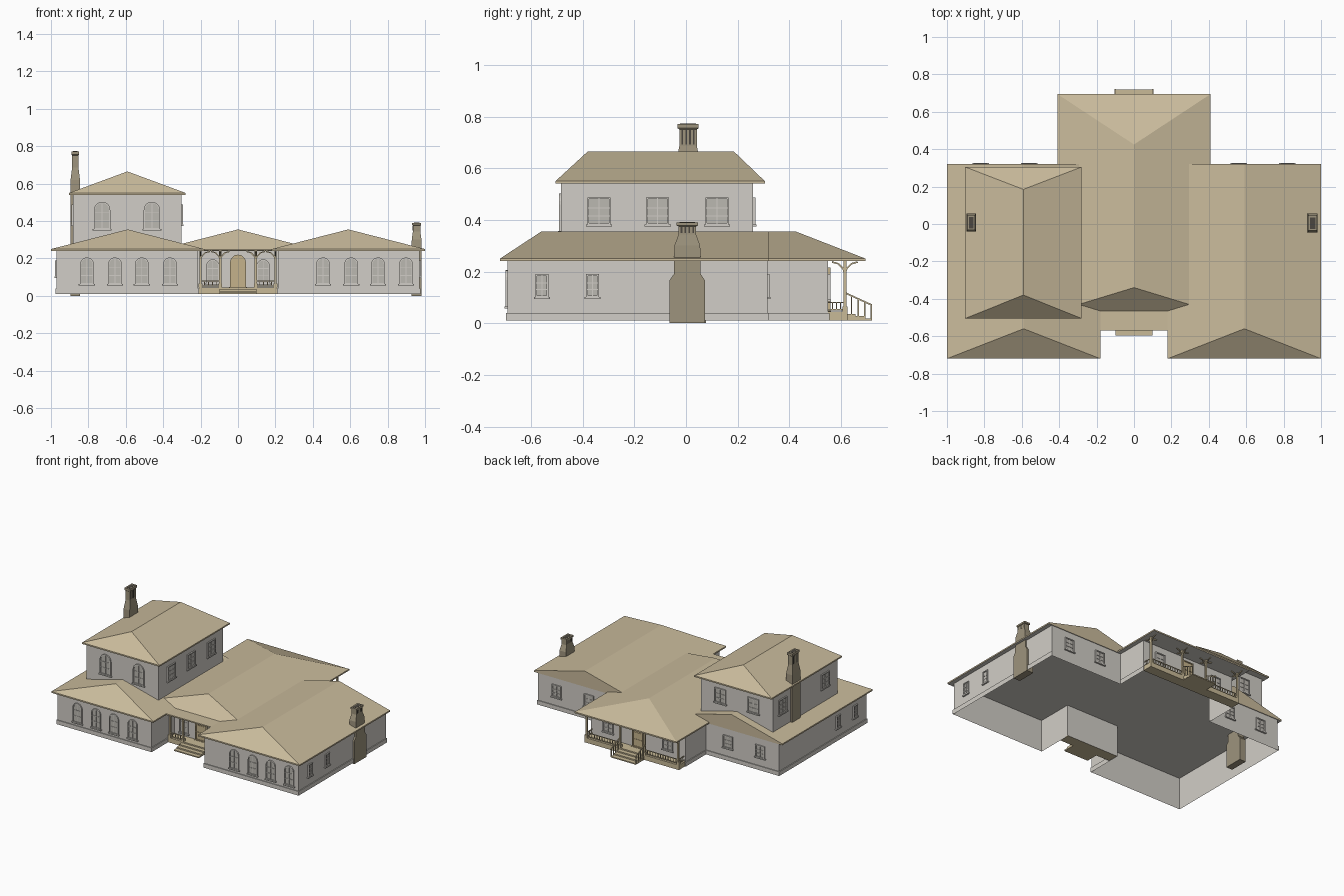
import bpy, bmesh, math
from mathutils import Vector, Matrix

if "Cube" in bpy.data.objects:
    bpy.data.objects.remove(bpy.data.objects["Cube"])


def mat(name, r, g, b):
    m = bpy.data.materials.new(name)
    m.diffuse_color = (r, g, b, 1)
    m.use_nodes = True
    m.node_tree.nodes["Principled BSDF"].inputs["Base Color"].default_value = m.diffuse_color
    return m


WALL = mat("wall_grey", .64, .615, .57)
ROOF = mat("roof_tan", .585, .495, .33)
BRICK = mat("chimney_brown", .34, .295, .205)
TRIM = mat("porch_tan", .58, .49, .31)
DOOR = mat("door_tan", .56, .45, .26)
GLASS = mat("window_grey", .50, .48, .44)
DARK = mat("flue_dark", .07, .062, .05)


class Part:
    """Collects geometry for one named object."""
    def __init__(self, name, *mats):
        self.name, self.mats, self.bm = name, mats, bmesh.new()

    def face(self, pts, mi=0):
        f = self.bm.faces.new([self.bm.verts.new(p) for p in pts])
        f.material_index = mi

    def cube(self, matrix, mi=0):
        r = bmesh.ops.create_cube(self.bm, size=1, matrix=matrix)
        for f in {f for v in r["verts"] for f in v.link_faces}:
            f.material_index = mi

    def box(self, x0, x1, y0, y1, z0, z1, mi=0):
        self.cube(Matrix.Translation(((x0 + x1) / 2, (y0 + y1) / 2, (z0 + z1) / 2))
                  @ Matrix.Diagonal((abs(x1 - x0), abs(y1 - y0), abs(z1 - z0), 1)), mi)

    def bar(self, p, q, t, mi=0):
        p, q = Vector(p), Vector(q)
        d = q - p
        self.cube(Matrix.Translation((p + q) / 2) @ d.to_track_quat('Z', 'Y').to_matrix().to_4x4()
                  @ Matrix.Diagonal((t, t, d.length, 1)), mi)

    def done(self, recalc=True, matrix=None):
        if recalc:
            bmesh.ops.remove_doubles(self.bm, verts=self.bm.verts, dist=1e-5)
            bmesh.ops.recalc_face_normals(self.bm, faces=self.bm.faces)
        me = bpy.data.meshes.new(self.name)
        self.bm.to_mesh(me)
        self.bm.free()
        for m in self.mats:
            me.materials.append(m)
        ob = bpy.data.objects.new(self.name, me)
        bpy.context.collection.objects.link(ob)
        if matrix:
            ob.matrix_world = matrix


def walls(name, pts, z0, z1, grow=0):
    """Open wall shell; with grow, a projecting band with a top ledge."""
    p = Part(name, WALL)
    n, out = len(pts), []
    for i in range(n):
        a, b, c = (Vector(pts[(i + k) % n]) for k in (-1, 0, 1))
        e, f = (b - a).normalized(), (c - b).normalized()
        out.append(b + grow * Vector((e.y + f.y, -e.x - f.x)))
    for i in range(n):
        a, b = out[i], out[(i + 1) % n]
        p.face([(*a, z0), (*b, z0), (*b, z1), (*a, z1)])
        if grow:
            p.face([(*a, z1), (*b, z1), (*pts[(i + 1) % n], z1), (*pts[i], z1)])
    p.done(recalc=False)


def hip_roof(name, x0, x1, y0, y1, z, top, r0, r1):
    """Hipped roof with fascia and grey soffit; r0, r1 are the ridge ends."""
    p = Part(name, ROOF, WALL)
    c = [(x0, y0), (x1, y0), (x1, y1), (x0, y1)]
    lo, hi = [(*q, z) for q in c], [(*q, z + .01) for q in c]
    xm = (x0 + x1) / 2
    a, b = (xm, r0, top), (xm, r1, top)
    p.face(lo[::-1], 1)
    for i in range(4):
        j = (i + 1) % 4
        p.face([lo[i], lo[j], hi[j], hi[i]])
    p.face([hi[0], hi[1], a])
    p.face([hi[1], hi[2], b, a])
    p.face([hi[2], hi[3], b])
    p.face([hi[3], hi[0], a, b])
    p.done()


def chimney(name, x, y, prof):
    """Stacked rectangular sections (z, half x, half y) with dark slots and flue."""
    p = Part(name, BRICK, DARK)
    ring = [[(x + sx * hx, y + sy * hy, z) for sx, sy in ((-1, -1), (1, -1), (1, 1), (-1, 1))]
            for z, hx, hy in prof]
    for a, b in zip(ring, ring[1:]):
        for i in range(4):
            j = (i + 1) % 4
            p.face([a[i], a[j], b[j], b[i]])
    p.face(ring[0][::-1])
    p.face(ring[-1])
    z1, hx, hy = prof[-1]
    p.box(x - hx * .6, x + hx * .6, y - hy * .75, y + hy * .75, z1 - .004, z1 + .001, 1)
    zn, nx, ny = prof[-4]                       # neck slots
    zt = prof[-3][0]
    for k in (-.66, -.22, .22, .66):
        p.box(x - nx - .001, x + nx + .001, y + k * ny - .003, y + k * ny + .003, zn + .006, zt - .003, 1)
    p.done()


def window(name, x, y, z, w, h, turn=0, arch=False, door=False):
    """Framed opening facing -y before turning; z is the sill."""
    p = Part(name, DOOR if door else WALL, DOOR if door else GLASS)

    def outline(i):
        hw, t = w / 2 - i, h - i
        if not arch:
            return [(-hw, i), (hw, i), (hw, t), (-hw, t)]
        s = h - w / 2
        return [(-hw, i), (hw, i)] + [(hw * math.cos(a * math.pi / 10), s + hw * math.sin(a * math.pi / 10))
                                      for a in range(11)]
    o, q = outline(0), outline(.007)
    for k in range(len(o)):
        a, b, c, d = o[k], o[k - 1], q[k - 1], q[k]
        p.face([(u, -.009, v) for u, v in (a, b, c, d)])
        p.face([(a[0], 0, a[1]), (b[0], 0, b[1]), (b[0], -.009, b[1]), (a[0], -.009, a[1])])
        p.face([(d[0], -.009, d[1]), (c[0], -.009, c[1]), (c[0], -.003, c[1]), (d[0], -.003, d[1])])
    p.face([(u, -.003, v) for u, v in q], 1)
    p.box(-.002, .002, -.006, -.003, .007, h - .007)
    for f in (.33, .62):
        p.box(-w / 2 + .007, w / 2 - .007, -.006, -.003, h * f - .002, h * f + .002)
    p.box(-w / 2 - .006, w / 2 + .006, -.012, 0, -.006, .002)
    p.done(matrix=Matrix.Translation((x, y, z)) @ Matrix.Rotation(math.radians(turn), 4, 'Z'))


def porch(name, s, wall, edge, step, half, posts):
    """Porch on side s (-1 front, 1 back): floor, posts, braces, rails, steps."""
    p = Part(name + "_floor_and_steps", TRIM)
    p.box(-half, half, s * wall, s * edge, .01, .045)
    for i in range(3):
        p.box(-.1, .1, s * edge, s * (edge + (step - edge) * (i + 1) / 3), .01, .036 - .009 * i)
    p.done()
    p = Part(name + "_posts_and_rails", TRIM)
    y = s * (edge - .01)
    for x in posts:
        p.box(x - .006, x + .006, y - .006, y + .006, .045, .24)
        p.box(x - .01, x + .01, y - .01, y + .01, .045, .065)
        for dx, dy in ((1, 0), (-1, 0), (0, 1), (0, -1)):     # curved braces
            if abs(x + dx * .05) > half:
                continue
            arc = [(x + dx * .05 * (1 - math.cos(t)), y + dy * .05 * (1 - math.cos(t)),
                    .185 + .052 * math.sin(t)) for t in (0, .52, 1.05, 1.57)]
            for a, b in zip(arc, arc[1:]):
                p.bar(a, b, .006)
    runs = [((x0, y), (x1, y)) for x0, x1 in zip(posts, posts[1:]) if x0 * x1 > 0]
    if half > .3:
        runs += [((x, y), (x, s * wall)) for x in (posts[0], posts[-1])]
    for a, b in runs:
        for z in (.052, .08):
            p.bar((*a, z), (*b, z), .005)
        n = max(4, int((Vector(a) - Vector(b)).length / .02))
        for k in range(1, n):
            u, v = Vector(a).lerp(Vector(b), k / n)
            p.box(u - .002, u + .002, v - .002, v + .002, .05, .08)
    if half > .3:                                             # stair handrails
        for x in (-.1, .1):
            p.bar((x, y, .118), (x, s * step, .07), .006)
            for k in range(1, 5):
                yy = y + (s * step - y) * k / 4.1
                p.bar((x, yy, .012), (x, yy, .118 - .048 * k / 4.1), .005)
    p.done()


# Walls and plinth
plan = [(-.97, -.69), (-.215, -.69), (-.215, -.425), (.215, -.425), (.215, -.69), (.97, -.69),
        (.97, .315), (.38, .315), (.38, .55), (-.38, .55), (-.38, .315), (-.97, .315)]
walls("ground_floor_walls", plan, .01, .24)
walls("plinth", plan, .01, .04, .006)
walls("upper_floor_walls", [(-.882, -.483), (-.303, -.483), (-.303, .26), (-.882, .26)], .24, .54)

# Roofs: two wings with rear gables, a centre hip and the upper hip
hip_roof("left_wing_roof", -1, -.18, -.72, .32, .24, .355, -.56, .32)
hip_roof("right_wing_roof", .18, 1, -.72, .32, .24, .355, -.56, .32)
hip_roof("centre_roof", -.41, .41, -.465, .695, .24, .355, -.34, .425)
hip_roof("upper_roof", -.903, -.28, -.505, .305, .54, .665, -.38, .185)
p = Part("front_porch_roof", ROOF)
p.box(-.2, .2, -.57, -.44, .241, .25)
p.done()

# Chimneys
chimney("right_chimney", .955, .005, [(0, .027, .069), (.165, .027, .069), (.19, .027, .052), (.3, .026, .05),
        (.343, .02, .034), (.375, .02, .034), (.378, .024, .041), (.39, .024, .041)])
chimney("left_chimney", -.87, .008, [(0, .025, .069), (.165, .025, .069), (.19, .025, .05), (.62, .025, .047),
        (.685, .017, .034), (.75, .017, .034), (.755, .021, .041), (.772, .021, .041)])

# Porches
porch("front_porch", -1, .425, .505, .595, .209, (-.2, -.095, .095, .2))
porch("back_porch", 1, .55, .625, .72, .38, (-.37, -.1, .1, .37))

# Windows and doors
for x in (-.808, -.658, -.514, -.364, .455, .605, .749, .898):
    window("front_window", x, -.69, .062, .075, .143, arch=True)
for x in (-.727, -.46):
    window("upper_front_window", x, -.483, .355, .088, .148, arch=True)
    window("upper_back_window", x, .26, .38, .09, .107, 180)
for y in (-.337, -.11, .12):
    window("upper_right_window", -.303, y, .38, .09, .107, 90)
for y in (-.337, .15):
    window("upper_left_window", -.882, y, .38, .09, .107, -90)
for y in (-.558, -.362):
    window("right_side_window", .97, y, .1, .05, .09, 90)
    window("left_side_window", -.97, y, .1, .05, .09, -90)
for x in (-.82, -.56, .56, .82):
    window("back_window", x, .315, .1, .075, .09, 180)
for s in (-1, 1):
    window("porch_window", s * .135, -.425, .065, .07, .13, arch=True)
    window("back_porch_window", s * .24, .55, .09, .08, .1, 180)
window("front_door", 0, -.425, .045, .085, .175, arch=True, door=True)
window("back_door", 0, .55, .045, .085, .17, 180, door=True)
